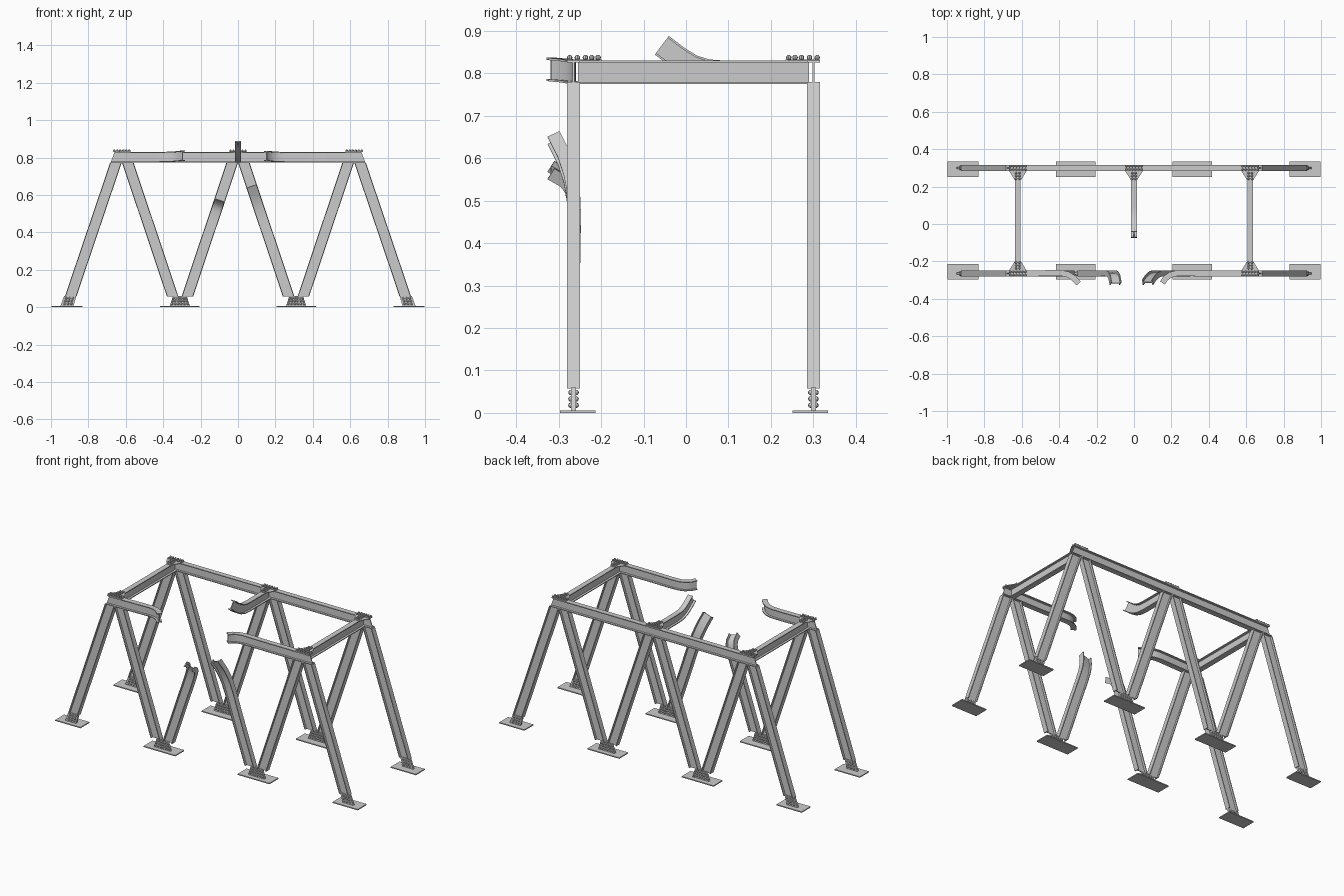
import bpy, bmesh, math
from mathutils import Vector, Matrix

if "Cube" in bpy.data.objects:
    bpy.data.objects.remove(bpy.data.objects["Cube"])

FRONT, BACK = -0.265, 0.30
Z0, Z1 = 0.775, 0.83          # bottom and top of the horizontal beams
ZM = (Z0 + Z1) / 2


def finish(bm, name):
    bmesh.ops.recalc_face_normals(bm, faces=bm.faces[:])
    me = bpy.data.meshes.new(name)
    bm.to_mesh(me)
    bm.free()
    ob = bpy.data.objects.new(name, me)
    bpy.context.collection.objects.link(ob)
    return ob


def smooth(ob):
    bpy.ops.object.select_all(action='DESELECT')
    ob.select_set(True)
    bpy.context.view_layer.objects.active = ob
    bpy.ops.object.shade_smooth_by_angle(angle=math.radians(30))


def beam(name, pts, axis, axis_is_depth=True, depth=Z1 - Z0, width=0.031, cuts=()):
    """I-section swept along pts; axis stays fixed; cuts are (point, outward normal)."""
    t, h, w = 0.0025, depth / 2, width / 2
    f = h - 0.005
    prof = [(-w, -h), (w, -h), (w, -f), (t, -f), (t, f), (w, f),
            (w, h), (-w, h), (-w, f), (-t, f), (-t, -f), (-w, -f)]
    pts, axis = [Vector(p) for p in pts], Vector(axis).normalized()
    bm, rings = bmesh.new(), []
    for i, p in enumerate(pts):
        a = (p - pts[i - 1]).normalized() if i else Vector()
        b = (pts[i + 1] - p).normalized() if i < len(pts) - 1 else Vector()
        other = axis.cross(a + b).normalized()
        d, s = (axis, other) if axis_is_depth else (other, axis)
        rings.append([bm.verts.new(p + s * u + d * v) for u, v in prof])
    for r, q in zip(rings, rings[1:]):
        for k in range(12):
            bm.faces.new((r[k], r[k - 1], q[k - 1], q[k]))
    bm.faces.new(rings[0])
    bm.faces.new(rings[-1])
    for co, no in cuts:
        bmesh.ops.bisect_plane(bm, geom=bm.verts[:] + bm.edges[:] + bm.faces[:],
                               plane_co=co, plane_no=no, clear_outer=True)
        bmesh.ops.holes_fill(bm, edges=[e for e in bm.edges if e.is_boundary], sides=0)
    ob = finish(bm, name)
    if len(pts) > 2:
        smooth(ob)
    return ob


def plate(name, poly, vec):
    """Flat polygon extruded along vec."""
    bm = bmesh.new()
    face = bm.faces.new([bm.verts.new(p) for p in poly])
    ext = bmesh.ops.extrude_face_region(bm, geom=[face])
    bmesh.ops.translate(bm, vec=vec, verts=[v for v in ext['geom'] if isinstance(v, bmesh.types.BMVert)])
    bm_faces = [f for f in bm.faces if len(f.verts) == len(poly)]
    if face.is_valid is False:
        bm.faces.new(bm_faces[0].verts)
    return finish(bm, name)


def bolts(name, places):
    bm = bmesh.new()
    for p in places:
        bmesh.ops.create_uvsphere(bm, u_segments=8, v_segments=6, radius=0.0065,
                                  matrix=Matrix.Translation(p))
    smooth(finish(bm, name))


DOWN, UP = (0, 0, -1), (0, 0, 1)


def leg(name, xb, xt, y, bend=None):
    """Sloped leg; bend lists (y offset, z) points for a broken upper end."""
    k = (xt - xb) / Z0
    at = lambda z, dy=0: (xb + k * z, y + dy, z)
    if bend:
        pts = [at(-0.05)] + [at(z, dy) for dy, z in bend]
        cuts = [((0, 0, 0.058), DOWN)]
    else:
        pts = [at(-0.05), at(Z0 + 0.06)]
        cuts = [((0, 0, 0.058), DOWN), ((0, 0, Z0), UP)]
    beam(name, pts, (1, 0, -k), depth=0.059, cuts=cuts)


# Legs of both sides, two of them broken on the front
broken = {(-1): [(0, 0.35), (0.002, 0.46), (0, 0.51), (-0.006, 0.534), (-0.020, 0.553), (-0.053, 0.572)],
          1: [(0, 0.34), (0.002, 0.46), (-0.001, 0.52), (-0.008, 0.555), (-0.022, 0.598), (-0.047, 0.648)]}
for row, y in (("front", FRONT), ("back", BACK)):
    for s, side in ((-1, "left"), (1, "right")):
        leg(f"{row}_{side}_outer_leg", s * 0.914, s * 0.652, y)
        leg(f"{row}_{side}_middle_leg", s * 0.33, s * 0.59, y)
        leg(f"{row}_{side}_inner_leg", s * 0.29, s * 0.03, y,
            broken[s] if row == "front" else None)

        # Feet: ground plate, upright gusset and bolts
        for nm, cx, hx, gb, gt in (("outer", 0.915, 0.083, (0.880, 0.950), (0.864, 0.930)),
                                   ("inner", 0.311, 0.105, (0.257, 0.365), (0.274, 0.348))):
            py = y + (0.01 if row == "front" else -0.007)
            plate(f"{row}_{side}_{nm}_foot_plate",
                  [(s * cx + i * hx, py + j * 0.042, 0) for i, j in ((-1, -1), (1, -1), (1, 1), (-1, 1))],
                  (0, 0, 0.006))
            plate(f"{row}_{side}_{nm}_foot_gusset",
                  [(s * gb[0], y - 0.006, 0.005), (s * gb[1], y - 0.006, 0.005),
                   (s * gt[1], y - 0.006, 0.06), (s * gt[0], y - 0.006, 0.06)], (0, 0.012, 0))
            xs = (-0.018, 0, 0.018) if nm == "outer" else (-0.042, -0.025, -0.008, 0.008, 0.025, 0.042)
            lean = -0.3 if nm == "outer" else 0
            bolts(f"{row}_{side}_{nm}_foot_bolts",
                  [(s * (gb[0] / 2 + gb[1] / 2 + dx * (1 - (z - 0.018) * 6 * (nm == "inner")) + lean * z),
                    y + e * 0.006, z)
                   for dx in xs for z in (0.018, 0.033, 0.048) for e in (-1, 1)])

# Top beams with slanted ends
n = Vector((0.055, 0, 0.02)).normalized()
end_l = ((-0.67, 0, ZM), (-n.x, 0, n.z))
end_r = ((0.67, 0, ZM), (n.x, 0, n.z))
beam("back_top_beam", [(-0.8, BACK, ZM), (0.8, BACK, ZM)], UP, cuts=(end_l, end_r))
beam("front_left_broken_top_beam",
     [(-0.8, FRONT, ZM), (-0.55, FRONT, ZM), (-0.45, -0.262, ZM), (-0.39, -0.262, ZM + 0.001),
      (-0.355, -0.269, ZM + 0.002), (-0.325, -0.287, ZM + 0.004), (-0.296, -0.318, ZM + 0.007)],
     UP, cuts=(end_l,))
beam("front_right_broken_top_beam",
     [(0.8, FRONT, ZM), (0.4, FRONT, ZM), (0.27, -0.263, ZM), (0.225, -0.264, ZM + 0.001),
      (0.195, -0.272, ZM + 0.002), (0.17, -0.289, ZM + 0.004), (0.152, -0.315, ZM + 0.006)],
     UP, cuts=(end_r,))

# Cross beams, the middle one broken and bent upward
for x, side in ((-0.621, "left"), (0.621, "right")):
    beam(f"{side}_cross_beam", [(x, FRONT + 0.01, ZM), (x, BACK - 0.01, ZM)], UP)
beam("broken_middle_cross_beam",
     [(0, BACK - 0.01, ZM), (0, 0.09, ZM), (0, 0.05, ZM + 0.003), (0, 0.015, ZM + 0.014),
      (0, -0.018, ZM + 0.034), (0, -0.057, 0.866)], (1, 0, 0), axis_is_depth=False)

# Bolted gusset plates on top of each joint
for nm, x, y, d in (("front_left", -0.621, FRONT, 1), ("front_right", 0.621, FRONT, 1),
                    ("back_left", -0.621, BACK, -1), ("back_right", 0.621, BACK, -1),
                    ("back_middle", 0, BACK, -1)):
    outline = [(-0.046, -0.015), (0.046, -0.015), (0.046, 0.018), (0.016, 0.066), (-0.016, 0.066), (-0.046, 0.018)]
    plate(f"{nm}_top_gusset", [(x + a, y + d * b, Z1 - 0.001) for a, b in outline], (0, 0, 0.004))
    spots = [(a, b) for b in (-0.009, 0.009) for a in (-0.04, -0.024, -0.008, 0.008, 0.024, 0.04)]
    spots += [(a, b) for b in (0.028, 0.043, 0.058) for a in (-0.009, 0.009)]
    bolts(f"{nm}_top_bolts", [(x + a, y + d * b, Z1 + 0.007) for a, b in spots])
